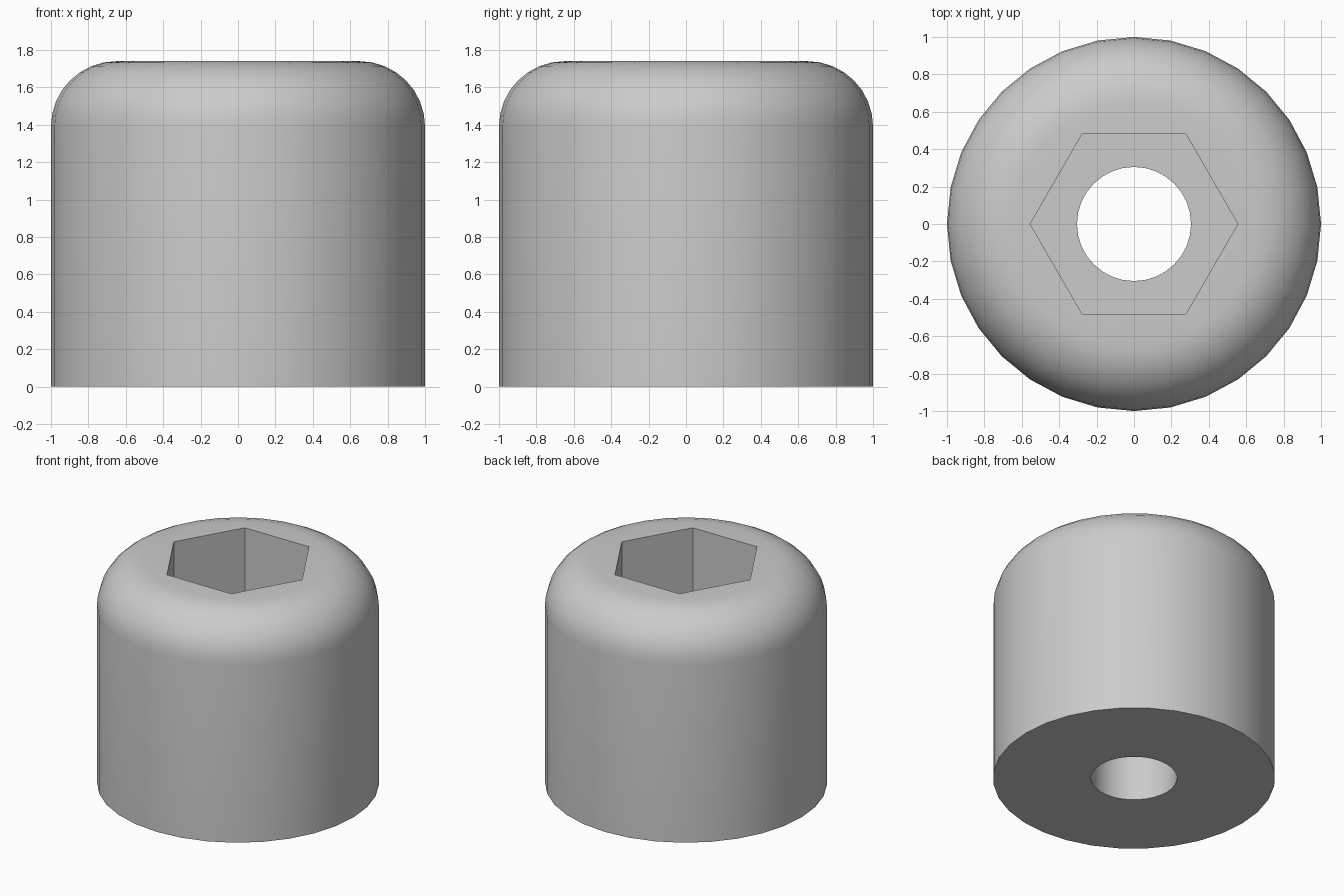
import bpy
import bmesh
from math import radians, sin, cos, pi

HEIGHT, RADIUS, FILLET = 1.74, 1.0, 0.35
BORE_RADIUS, HEX_RADIUS, HEX_FLOOR = 0.305, 0.555, 0.75
SIDES, FILLET_STEPS = 32, 8

default = bpy.data.objects.get("Cube")
if default:
    bpy.data.objects.remove(default, do_unlink=True)

# Single grey material
grey = bpy.data.materials.new("plain_grey")
grey.use_nodes = True
colour = (0.6, 0.6, 0.6, 1)
grey.diffuse_color = colour
grey.node_tree.nodes["Principled BSDF"].inputs["Base Color"].default_value = colour


def lathe(name, profile, sides):
    """Closed solid of revolution from (radius, height) points."""
    bm = bmesh.new()
    rings = [[bm.verts.new((r * cos(2 * pi * i / sides), r * sin(2 * pi * i / sides), z))
              for i in range(sides)] for r, z in profile]
    for low, high in zip(rings, rings[1:]):
        for i in range(sides):
            j = (i + 1) % sides
            bm.faces.new((low[i], low[j], high[j], high[i]))
    bm.faces.new(rings[0][::-1])
    bm.faces.new(rings[-1])
    mesh = bpy.data.meshes.new(name)
    bm.to_mesh(mesh)
    bm.free()
    mesh.materials.append(grey)
    obj = bpy.data.objects.new(name, mesh)
    bpy.context.collection.objects.link(obj)
    return obj


def cut(target, cutter):
    cutter.hide_render = True
    mod = target.modifiers.new(cutter.name, 'BOOLEAN')
    mod.operation, mod.solver, mod.object = 'DIFFERENCE', 'EXACT', cutter
    bpy.ops.object.modifier_apply(modifier=mod.name)
    bpy.data.objects.remove(cutter, do_unlink=True)


# Cylindrical body with a rounded top rim
profile = [(RADIUS, 0)]
for step in range(FILLET_STEPS + 1):
    a = pi / 2 * step / FILLET_STEPS
    profile.append((RADIUS - FILLET + FILLET * cos(a), HEIGHT - FILLET + FILLET * sin(a)))
body = lathe("cap_body", profile, SIDES)
bpy.context.view_layer.objects.active = body
body.select_set(True)

# Hexagonal socket from the top, round bore right through
cut(body, lathe("hex_socket", [(HEX_RADIUS, HEX_FLOOR), (HEX_RADIUS, HEIGHT + 0.2)], 6))
cut(body, lathe("through_bore", [(BORE_RADIUS, -0.2), (BORE_RADIUS, HEIGHT + 0.2)], SIDES))

bpy.ops.object.shade_smooth_by_angle(angle=radians(30))
